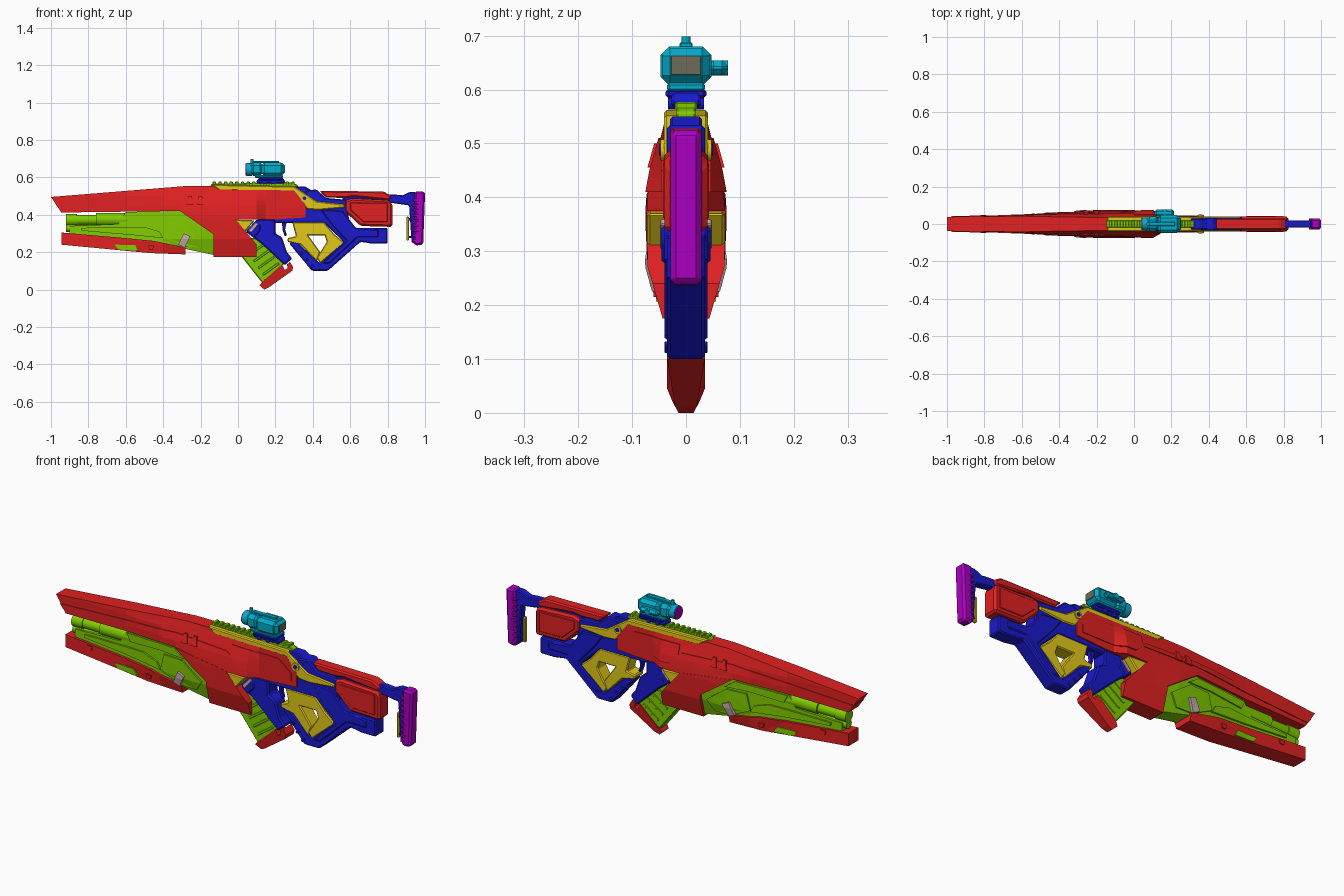
import bpy, bmesh, math
from mathutils import Vector, Matrix

COL = dict(red=(.75, .015, .015), blue=(.01, .01, .6), green=(.22, .6, .0), yellow=(.75, .58, .01),
           purple=(.42, .0, .55), cyan=(.0, .42, .6), pale=(.6, .42, .45), grey=(.15, .15, .1))
MATS = {}
for n, c in COL.items():
    MATS[n] = bpy.data.materials.new(n)
    MATS[n].diffuse_color = (*c, 1)


def finish(name, bm, col, bevel=0):
    bmesh.ops.recalc_face_normals(bm, faces=bm.faces)
    me = bpy.data.meshes.new(name)
    bm.to_mesh(me)
    bm.free()
    ob = bpy.data.objects.new(name, me)
    bpy.context.collection.objects.link(ob)
    me.materials.append(MATS[col])
    if bevel:
        m = ob.modifiers.new("bevel", 'BEVEL')
        m.width, m.segments, m.limit_method = bevel, 1, 'ANGLE'
    return ob


def extrude(pts, hw):
    """XZ profile extruded to y = -hw..hw."""
    bm = bmesh.new()
    f = bm.faces.new([bm.verts.new((x, -hw, z)) for x, z in pts])
    r = bmesh.ops.extrude_face_region(bm, geom=[f])
    for v in r['geom']:
        if isinstance(v, bmesh.types.BMVert):
            v.co.y = hw
    return bm


def plate(name, pts, hw, col, bevel=.005):
    return finish(name, extrude(pts, hw), col, bevel)


def lerp(tab, t):
    if t <= tab[0][0]:
        return tab[0][1]
    for (a, u), (b, v) in zip(tab, tab[1:]):
        if t <= b:
            return u + (v - u) * (t - a) / (b - a)
    return tab[-1][1]


WX = [(-1, .038), (-.6, .045), (-.2, .074), (.1, .072), (.15, .042)]
WZ = [(.16, .038), (.27, .07), (.38, .077), (.45, .064), (.55, .036)]


def hull(name, pts, col, off=0, cut=True):
    """Profile whose half width follows the faceted body shape."""
    bm = extrude(pts, 1)
    bmesh.ops.triangulate(bm, faces=bm.faces[:], ngon_method='EAR_CLIP')
    planes = [((x, 0, 0), (1, 0, 0)) for x in (-.6, -.4, -.2, .1, .15)] + \
             [((0, 0, z), (0, 0, 1)) for z in (.27, .38, .45, .5)]
    for co, no in planes:
        bmesh.ops.bisect_plane(bm, geom=bm.verts[:] + bm.edges[:] + bm.faces[:], plane_co=co, plane_no=no, dist=1e-5)
    for v in bm.verts:
        v.co.y *= min(lerp(WX, v.co.x), lerp(WZ, v.co.z)) + off
    return finish(name, bm, col)


def box(name, lo, hi, col, bevel=.004):
    bm = bmesh.new()
    lo, hi = Vector(lo), Vector(hi)
    bmesh.ops.create_cube(bm, size=1, matrix=Matrix.Translation((lo + hi) / 2) @ Matrix.Diagonal((*(hi - lo), 1)))
    return finish(name, bm, col, bevel)


def cyl(name, loc, r, length, axis, col, n=24):
    bm = bmesh.new()
    rot = {'x': Matrix.Rotation(math.pi / 2, 4, 'Y'), 'y': Matrix.Rotation(math.pi / 2, 4, 'X'), 'z': Matrix()}[axis]
    bmesh.ops.create_cone(bm, cap_ends=True, segments=n, radius1=r, radius2=r, depth=length,
                          matrix=Matrix.Translation(loc) @ rot)
    ob = finish(name, bm, col)
    ob.data.shade_smooth()
    ob.data.set_sharp_from_angle(angle=math.radians(35))
    return ob


# Upper shroud, magazine well and raised side strip
hull("upper_shroud", [(-1, .495), (-.26, .555), (-.12, .555), (-.08, .535), (.3, .53), (.36, .455), (.36, .385),
                      (.2, .375), (-.02, .375), (-.31, .42), (-.945, .412)], 'red')
hull("magazine_well", [(-.31, .42), (-.02, .38), (0, .36), (.1, .24), (.1, .175), (-.13, .175), (-.13, .295)], 'red', .001)
hull("shroud_side_strip", [(-.975, .455), (-.3, .49), (-.02, .475), (.02, .45), (-.3, .462), (-.955, .43)], 'red', .004)
for i, x in enumerate((-.255, -.2)):
    hull(f"shroud_vent_{i}", [(x - .02, .455), (x - .01, .5), (x + .008, .5), (x + .016, .455)], 'red', .009)
hull("receiver_panel", [(-.0, .51), (.26, .505), (.33, .45), (.33, .41), (.05, .41), (-.0, .45)], 'red', .004)

# Lower fore end
hull("lower_handguard", [(-.945, .305), (-.6, .275), (-.45, .26), (-.28, .225), (-.28, .188), (-.47, .195),
                         (-.945, .24)], 'red', .001)
hull("handguard_insert", [(-.66, .24), (-.55, .238), (-.53, .207), (-.64, .214)], 'green', .006)
for i, x in enumerate((-.82, -.48)):
    hull(f"handguard_clip_{i}", [(x, .285 - i * .05), (x + .03, .285 - i * .05), (x + .025, .265 - i * .05),
                                 (x + .005, .265 - i * .05)], 'red', .006)

# Green fore body with barrels and raised panels
hull("fore_body", [(-.9, .30), (-.9, .34), (-.64, .35), (-.6, .415), (-.3, .42), (-.13, .30), (-.13, .185),
                   (-.27, .215), (-.4, .24), (-.62, .27)], 'green', -.012)
cyl("upper_barrel", (-.72, 0, .372), .026, .4, 'x', 'green')
cyl("barrel_muzzle", (-.89, 0, .372), .031, .06, 'x', 'green')
cyl("barrel_shroud", (-.66, 0, .375), .035, .2, 'x', 'green')
cyl("lower_barrel", (-.76, 0, .33), .022, .32, 'x', 'green')
hull("fore_panel_long", [(-.84, .33), (-.5, .335), (-.42, .31), (-.4, .275), (-.55, .29), (-.84, .315)], 'green', -.003)
hull("fore_panel_upper", [(-.6, .405), (-.32, .41), (-.26, .37), (-.4, .375), (-.58, .365)], 'green', -.005)
hull("fore_panel_rear", [(-.38, .36), (-.27, .36), (-.16, .28), (-.2, .225), (-.29, .228), (-.4, .28)], 'green', -.005)
hull("fore_latch", [(-.29, .3), (-.255, .285), (-.285, .225), (-.32, .24)], 'pale', .006)

# Magazine with ribs and base
plate("magazine", [(0, .2), (.13, .035), (.25, .14), (.15, .27), (.03, .28)], .03, 'green')
for i in range(4):
    x, z = .055 + i * .025, .19 - i * .035
    plate(f"magazine_rib_{i}", [(x, z), (x + .085, z + .06), (x + .092, z + .05), (x + .007, z - .01)], .034, 'green', .002)
base = plate("magazine_base", [(.115, .022), (.14, 0), (.165, .012), (.29, .1), (.295, .12), (.278, .148),
                               (.262, .135), (.265, .115), (.25, .105), (.235, .135), (.135, .045)], .035, 'red', 0)
for v in base.data.vertices:
    v.co.y *= min(1, .4 + v.co.z * 15)

# Trigger frame
plate("trigger_frame", [(.04, .31), (.1, .375), (.2, .375), (.2, .3), (.235, .28), (.262, .2), (.29, .165),
                        (.25, .13), (.12, .25)], .04, 'blue', .007)
plate("trigger_frame_panel", [(.05, .305), (.085, .35), (.12, .345), (.12, .315), (.085, .275)], .045, 'blue')
plate("trigger_frame_button", [(.055, .315), (.095, .36), (.11, .35), (.07, .303)], .048, 'pale', .002)
plate("front_wedge", [(-.04, .375), (.09, .37), (.03, .3)], .072, 'yellow')
plate("trigger", [(.235, .36), (.26, .36), (.252, .32), (.262, .29), (.25, .285), (.238, .32)], .012, 'blue', .003)

# Rear body and grip, one continuous frame
plate("rear_body", [(.19, .39), (.34, .39), (.36, .53), (.42, .535), (.47, .49), (.58, .48), (.6, .33), (.8, .33),
                    (.8, .245), (.72, .245), (.655, .255), (.48, .10), (.395, .10), (.275, .245), (.3, .275),
                    (.335, .235), (.44, .14), (.56, .26), (.46, .355), (.19, .355)], .035, 'blue', .006)
plate("rear_body_side", [(.44, .43), (.56, .42), (.63, .33), (.75, .32), (.75, .28), (.64, .28), (.49, .14),
                         (.45, .14), (.58, .26), (.49, .36)], .04, 'blue')
plate("rear_step", [(.3, .55), (.36, .55), (.43, .51), (.4, .48), (.33, .5)], .03, 'blue')
for i in range(3):
    x, z = .32 + i * .03, .19 - i * .035
    plate(f"grip_notch_{i}", [(x, z), (x + .02, z + .014), (x + .028, z + .004), (x + .008, z - .01)], .04, 'blue', .002)

# Yellow skeleton grip and receiver cover
plate("grip_front_bar", [(.29, .36), (.36, .36), (.375, .29), (.44, .2), (.42, .15), (.335, .24), (.265, .255),
                         (.265, .275), (.31, .285)], .036, 'yellow')
plate("grip_top_bar", [(.33, .36), (.46, .36), (.52, .29), (.36, .29)], .036, 'yellow')
plate("grip_rear_bar", [(.46, .3), (.51, .3), (.57, .25), (.44, .14), (.42, .17), (.44, .2), (.475, .255)], .036, 'yellow')
plate("receiver_cover", [(-.145, .562), (.3, .552), (.36, .512), (.42, .472), (.57, .455), (.57, .438), (.43, .425),
                         (.37, .43), (.3, .505), (.25, .525), (-.1, .53)], .041, 'yellow')
cyl("cover_bolt", (.355, 0, .488), .02, .094, 'y', 'yellow', 20)
cyl("cover_bolt_core", (.355, 0, .488), .01, .1, 'y', 'blue', 12)

# Top rail
plate("rail_base", [(-.15, .55), (-.14, .566), (.29, .572), (.32, .558), (.32, .545)], .018, 'green', .003)
for i in range(15):
    x = -.135 + i * .03
    box(f"rail_tooth_{i}", (x, -.02, .56), (x + .018, .02, .577), 'green', .003)

# Stock
plate("cheek_plate", [(.435, .528), (.78, .524), (.82, .5), (.81, .478), (.62, .497), (.57, .49), (.47, .492)], .03, 'red', .007)
plate("stock_shell", [(.57, .475), (.61, .488), (.81, .478), (.825, .46), (.825, .335), (.655, .34), (.57, .42)], .04, 'red', .01)
plate("stock_shell_panel", [(.6, .465), (.8, .462), (.8, .36), (.67, .362), (.6, .425)], .043, 'red', .003)
plate("stock_tube", [(.56, .51), (.84, .508), (.88, .504), (.92, .522), (.95, .522), (.95, .25), (.928, .25),
                     (.915, .45), (.83, .462), (.56, .46)], .02, 'blue')
box("stock_lever", (.9, -.01, .262), (.915, .01, .39), 'yellow')
for i, z in enumerate((.275, .37)):
    box(f"stock_lever_pin_{i}", (.91, -.008, z), (.935, .008, z + .012), 'blue', .002)
plate("butt_pad", [(.945, .525), (.998, .525), (1, .51), (.99, .24), (.945, .235), (.938, .25), (.945, .4)], .029, 'purple', .01)
for i in range(9):
    z = .255 + i * .027
    box(f"butt_pad_rib_{i}", (.935, -.03, z), (.968, .03, z + .015), 'purple', .003)

# Sight mount
plate("sight_mount", [(.1, .567), (.1, .585), (.125, .603), (.23, .603), (.25, .585), (.25, .567)], .027, 'blue')
box("sight_mount_top", (.11, -.038, .583), (.24, .038, .602), 'blue', .006)
for i, x in enumerate((.14, .19)):
    cyl(f"mount_clamp_{i}", (x, 0, .575), .012, .066, 'y', 'blue', 12)

# Sight body, eyepiece, screen and knobs
box("sight_body", (.125, -.047, .607), (.245, .047, .68), 'cyan', .016)
box("sight_rear_frame", (.195, -.044, .612), (.25, .044, .676), 'cyan', .014)
box("sight_screen", (.24, -.028, .627), (.252, .028, .663), 'grey', .001)
box("sight_front", (.065, -.04, .607), (.135, .04, .68), 'cyan', .018)
box("sight_foot", (.09, -.035, .597), (.24, .035, .612), 'cyan', .004)
cyl("eyepiece", (.06, 0, .642), .034, .03, 'x', 'cyan')
cyl("eyepiece_lens", (.046, 0, .642), .031, .014, 'x', 'purple')
cyl("top_knob", (.075, 0, .686), .008, .024, 'z', 'cyan', 12)
box("top_bar", (.08, -.012, .676), (.22, .012, .688), 'cyan', .003)
cyl("side_knob", (.165, .055, .64), .014, .046, 'y', 'cyan', 16)
box("side_pod", (.11, .04, .627), (.215, .078, .654), 'cyan', .011)
